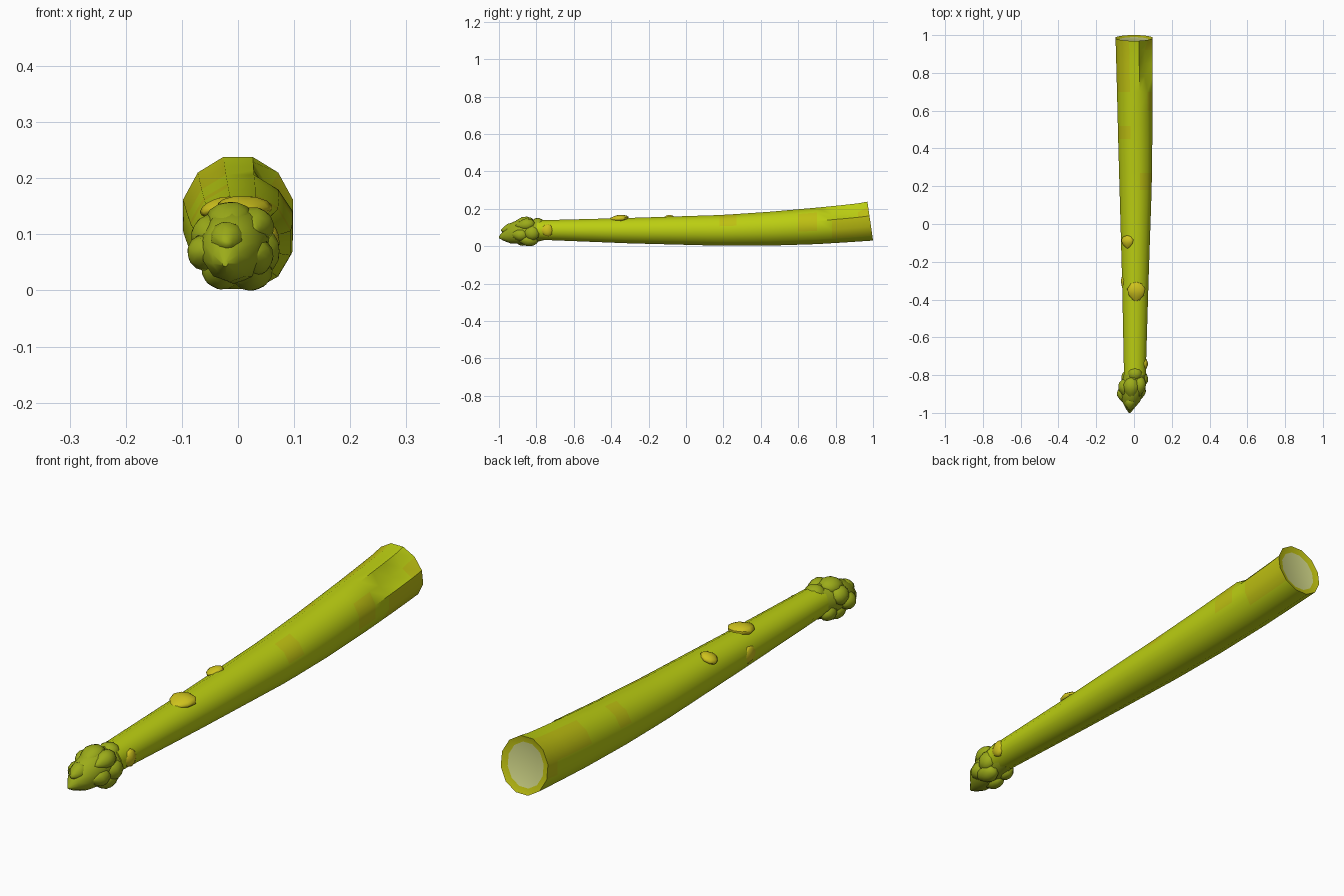
import bpy, bmesh, math
from mathutils import Vector, Matrix

if "Cube" in bpy.data.objects:
    bpy.data.objects.remove(bpy.data.objects["Cube"])


def material(name, rgb):
    m = bpy.data.materials.new(name)
    m.diffuse_color = (*rgb, 1)
    m.use_nodes = True
    m.node_tree.nodes["Principled BSDF"].inputs["Base Color"].default_value = m.diffuse_color
    return m


GREEN = material("stalk green", (0.50, 0.62, 0.006))
OCHRE = material("ripe patch", (0.52, 0.53, 0.006))
OLIVE = material("bud olive", (0.33, 0.41, 0.01))
YELLOW = material("scale yellow", (0.62, 0.54, 0.012))
PALE = material("cut flesh", (0.62, 0.66, 0.24))


def finish(bm, name, mats, angle=50):
    bmesh.ops.recalc_face_normals(bm, faces=bm.faces)
    me = bpy.data.meshes.new(name)
    bm.to_mesh(me)
    bm.free()
    ob = bpy.data.objects.new(name, me)
    bpy.context.collection.objects.link(ob)
    for m in mats:
        me.materials.append(m)
    bpy.ops.object.select_all(action='DESELECT')
    ob.select_set(True)
    bpy.context.view_layer.objects.active = ob
    bpy.ops.object.shade_smooth_by_angle(angle=math.radians(angle))
    return ob


def sample(table, y):
    """Interpolate (y, values...) rows sorted by falling y."""
    for a, b in zip(table, table[1:]):
        if y >= b[0] - 1e-6:
            t = (a[0] - y) / (a[0] - b[0])
            return [p + (q - p) * t for p, q in zip(a[1:], b[1:])]
    return table[-1][1:]


def loft(bm, table, ys, tweak=None, sides=12):
    rings = []
    for y in ys:
        x0, x1, z0, z1 = sample(table, y)
        k = math.cos(math.pi / sides)
        ring = []
        for i in range(sides):
            a = 2 * math.pi * (i + 0.5) / sides
            v = Vector(((x0 + x1) / 2 + math.cos(a) * (x1 - x0) / 2 / k, y,
                        (z0 + z1) / 2 + math.sin(a) * (z1 - z0) / 2 / k))
            if tweak:
                tweak(v, i, y)
            ring.append(bm.verts.new(v))
        rings.append(ring)
    for r, s in zip(rings, rings[1:]):
        for i in range(sides):
            j = (i + 1) % sides
            bm.faces.new((r[i], r[j], s[j], s[i]))
    caps = bm.faces.new(rings[0]), bm.faces.new(rings[-1])
    return caps


# Stalk: y, left, right, bottom, top
STALK = [(1.0, -.098, .098, .03, .238), (.85, -.094, .098, .02, .221),
         (.7, -.09, .097, .011, .206), (.45, -.084, .097, .003, .184),
         (.2, -.077, .094, .002, .167), (-.3, -.063, .077, .015, .151),
         (-.8, -.053, .062, .035, .138)]


def stalk_tweak(v, i, y):
    if i == 1 and .75 < y < .97:          # crease beside the cut end
        v.x -= .016
        v.z -= .02
    if y > .99:                            # slanted cut
        v.y -= .03 * (v.z - .03) / .208


bm = bmesh.new()
ys = [1.0, .92, .85, .78, .7, .6, .52, .45, .38, .27, .18, .05, -.1, -.3, -.5, -.65, -.8]
cut, _ = loft(bm, STALK, ys, stalk_tweak)
for f in bm.faces:
    c = f.calc_center_median()
    end_left = c.y > .7 and c.x < -.02 and c.z > .13
    end_right = c.y > .8 and c.x > .08
    spots = any((c - Vector(s)).length < .045 for s in
                ((-.045, .48, .17), (.06, .22, .14), (.095, .65, .11)))
    f.material_index = 1 if end_left or end_right or spots else 0
# Rim and slightly sunken pale core of the cut end
cut.material_index = 1
bmesh.ops.recalc_face_normals(bm, faces=bm.faces)
bmesh.ops.inset_region(bm, faces=[cut], thickness=.024, depth=-.008)
cut.material_index = 2
finish(bm, "stalk", (GREEN, OCHRE, PALE), 40)

# Core of the bud tip
TIP = [(-.76, -.045, .055, .035, .135), (-.82, -.06, .06, .02, .14),
       (-.88, -.066, .05, .015, .145), (-.94, -.062, .032, .018, .12),
       (-.975, -.045, .002, .03, .082), (-1.0, -.028, -.018, .043, .053)]
bm = bmesh.new()
loft(bm, TIP, [r[0] for r in TIP], sides=10)
finish(bm, "tip_core", (OLIVE,))


def scale_leaf(name, centre, angle, width, length, thick, mat, lift=0.0):
    """Pointed scale aimed at -y; angle is its outward direction round the stalk."""
    bm = bmesh.new()
    bmesh.ops.create_uvsphere(bm, u_segments=10, v_segments=7, radius=1)
    for v in bm.verts:
        t = max(0, -v.co.y)
        s = 1 - .55 * t
        v.co = Vector((v.co.x * s * width, v.co.y * length, v.co.z * s * thick))
    bm.transform(Matrix.Translation(centre)
                 @ Matrix.Rotation(math.radians(90 - angle), 4, 'Y')
                 @ Matrix.Rotation(lift, 4, 'X'))
    finish(bm, name, (mat,))


# Overlapping buds round the tip: x, y, z, angle, width, length
BUDS = [(.005, -.80, .118, 90, .042, .045), (-.015, -.87, .125, 95, .045, .06),
        (.03, -.86, .115, 55, .036, .055), (-.05, -.87, .10, 150, .038, .05),
        (-.058, -.905, .068, 190, .034, .045), (.042, -.83, .07, 0, .042, .05),
        (.03, -.89, .06, -25, .036, .05), (-.03, -.88, .035, 240, .036, .055),
        (.025, -.85, .033, 290, .038, .06), (-.035, -.82, .05, 215, .034, .045),
        (-.02, -.945, .09, 80, .034, .045)]
for n, (x, y, z, a, w, l) in enumerate(BUDS):
    scale_leaf(f"bud_{n + 1}", (x, y, z), a, w, l, .032, OLIVE, .15)

# Single scales along the stalk
scale_leaf("stalk_scale_top", (.012, -.36, .148), 88, .052, .055, .02, YELLOW, .08)
scale_leaf("stalk_scale_upper", (-.035, -.095, .148), 110, .036, .036, .016, YELLOW, .08)
scale_leaf("stalk_scale_left", (-.054, -.31, .085), 180, .034, .045, .015, YELLOW)
scale_leaf("stalk_scale_right", (.056, -.745, .085), 0, .036, .036, .018, YELLOW)
